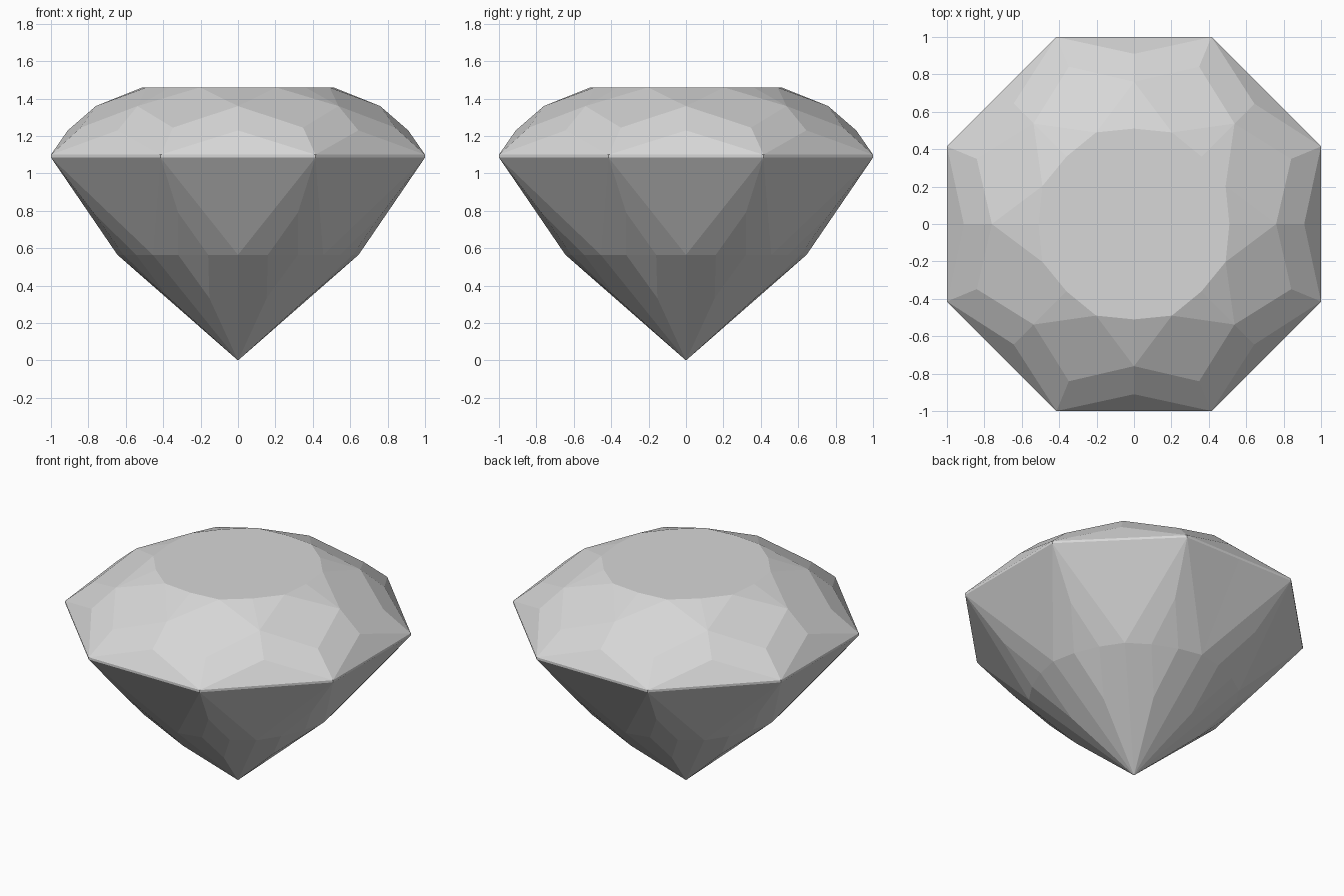
import bpy
import bmesh
from math import sin, cos, radians
from mathutils import Vector

cube = bpy.data.objects.get("Cube")
if cube:
    bpy.data.objects.remove(cube)

# Pale grey stone
stone = bpy.data.materials.new("pale_grey")
stone.use_nodes = True
stone.diffuse_color = (0.68, 0.68, 0.68, 1)
stone.node_tree.nodes["Principled BSDF"].inputs["Base Color"].default_value = (0.68, 0.68, 0.68, 1)

CENTRE = Vector((0, 0, 0.9))

# Facet corners as (radius, angle from the middle of a side, height)
RIM_TOP = (1.0824, 22.5, 1.10)
RIM_LOW = (1.0824, 22.5, 1.085)
MID_TOP = (1.0, 0, 1.10)
MID_LOW = (1.0, 0, 1.085)

TABLE_MID = (0.51, 0, 1.46)
TABLE_CORNER = (0.53, 22.5, 1.46)
STAR_TIP = (0.76, 0, 1.36)
STAR_NEXT = (0.76, 45, 1.36)
KITE_TIP = (0.91, 22.5, 1.245)
BREAK_TIP = (0.91, 0, 1.23)

BELLY_MID = (0.645, 0, 0.565)
BELLY_SIDE = (0.633, 14.6, 0.565)
BELLY_NEXT = (0.633, 30.4, 0.565)
UPPER_TIP = (0.836, 22.5, 0.79)
LOWER_TIP = (0.40, 22.5, 0.333)
POINT = (0, 0, 0)


def place(corner, side, mirror):
    r, a, z = corner
    t = radians(45 * side + mirror * a)
    return Vector((r * sin(t), -r * cos(t), z))


def build(name, half_facets, whole_facets=(), cap=None):
    """Repeat facets round eight sides; half facets are also mirrored."""
    bm = bmesh.new()
    for side in range(8):
        for facet in half_facets:
            for mirror in (1, -1):
                bm.faces.new([bm.verts.new(place(c, side, mirror)) for c in facet])
        for facet in whole_facets:
            bm.faces.new([bm.verts.new(place(c, side, 1)) for c in facet])
    if cap:
        ring = [place(c, side, 1) for side in range(8) for c in cap]
        bm.faces.new([bm.verts.new(v) for v in ring])
    bmesh.ops.remove_doubles(bm, verts=bm.verts, dist=0.0005)
    bm.normal_update()
    for f in bm.faces:
        if f.normal.dot(f.calc_center_median() - CENTRE) < 0:
            f.normal_flip()
    mesh = bpy.data.meshes.new(name)
    bm.to_mesh(mesh)
    bm.free()
    mesh.materials.append(stone)
    obj = bpy.data.objects.new(name, mesh)
    bpy.context.collection.objects.link(obj)
    return obj


# Crown: star facets, kites, break facets, rim triangles and the flat table
build("crown",
      [(TABLE_MID, TABLE_CORNER, STAR_TIP),
       (STAR_TIP, KITE_TIP, RIM_TOP, BREAK_TIP),
       (BREAK_TIP, RIM_TOP, MID_TOP)],
      [(TABLE_CORNER, STAR_TIP, KITE_TIP, STAR_NEXT)],
      (TABLE_MID, TABLE_CORNER))

# Girdle: thin upright band
build("girdle", [(MID_TOP, RIM_TOP, RIM_LOW, MID_LOW)])

# Pavilion: side triangles, slanted facets, corner diamonds and lower mains
build("pavilion",
      [(MID_LOW, RIM_LOW, BELLY_MID),
       (RIM_LOW, UPPER_TIP, BELLY_SIDE, BELLY_MID),
       (BELLY_MID, BELLY_SIDE, LOWER_TIP, POINT)],
      [(UPPER_TIP, BELLY_SIDE, BELLY_NEXT),
       (BELLY_SIDE, BELLY_NEXT, LOWER_TIP)])
